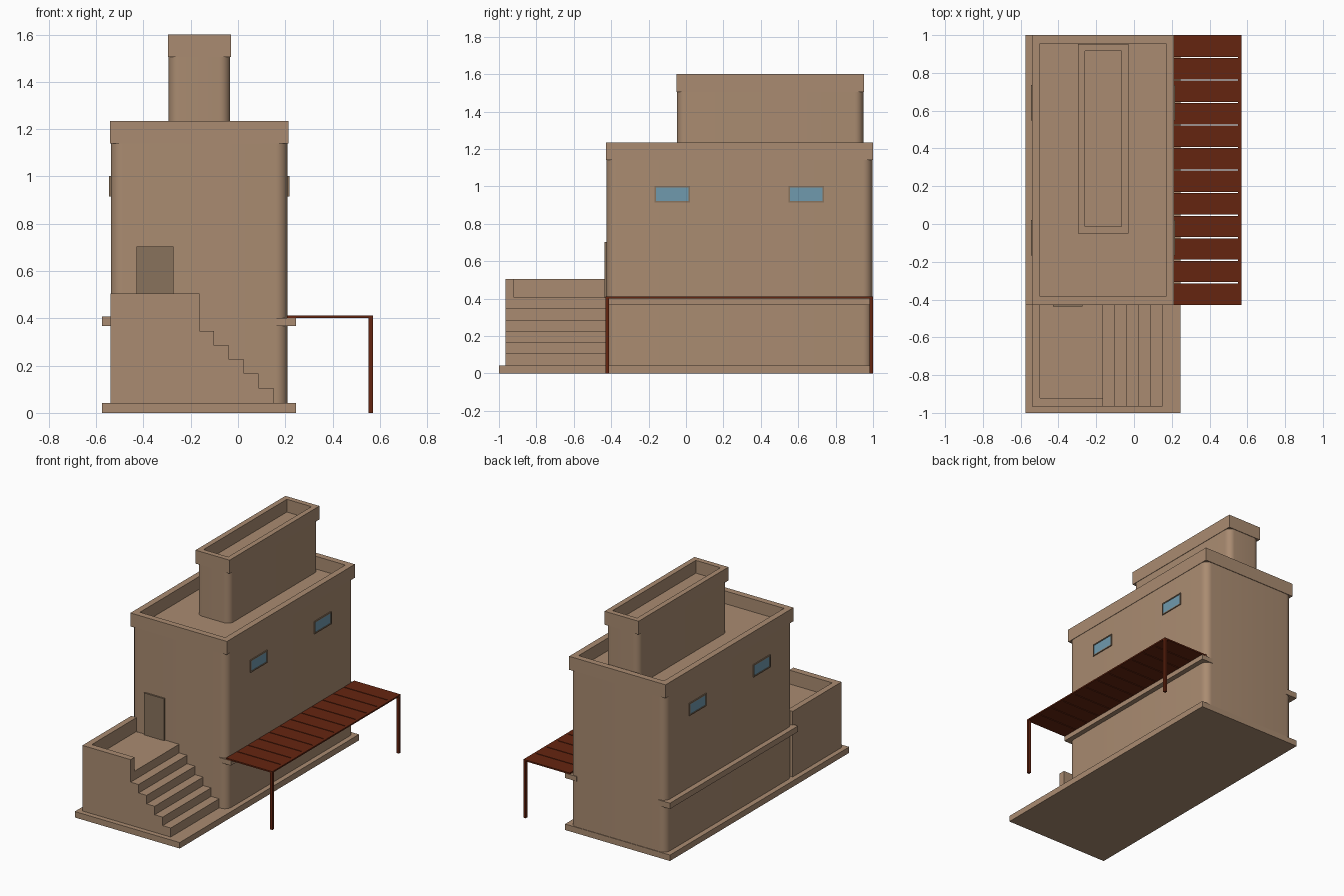
import bpy, bmesh, math

if "Cube" in bpy.data.objects:
    bpy.data.objects.remove(bpy.data.objects["Cube"])


def material(name, rgb):
    m = bpy.data.materials.new(name)
    m.diffuse_color = (*rgb, 1)
    m.use_nodes = True
    m.node_tree.nodes["Principled BSDF"].inputs["Base Color"].default_value = m.diffuse_color
    return m


ADOBE = material("adobe", (0.40, 0.26, 0.165))
DOOR = material("door_brown", (0.25, 0.17, 0.107))
GLASS = material("glass_blue", (0.16, 0.32, 0.42))
WOOD = material("red_wood", (0.13, 0.018, 0.005))


def finish(bm, name, mat):
    bmesh.ops.recalc_face_normals(bm, faces=bm.faces)
    me = bpy.data.meshes.new(name)
    bm.to_mesh(me)
    bm.free()
    me.materials.append(mat)
    ob = bpy.data.objects.new(name, me)
    bpy.context.collection.objects.link(ob)
    return ob


def add_box(bm, x, y, z):
    vs = bmesh.ops.create_cube(bm, size=1)["verts"]
    for v in vs:
        v.co = [(r[0] + r[1]) / 2 + c * (r[1] - r[0]) for r, c in zip((x, y, z), v.co)]
    return vs


def box(name, x, y, z, mat=ADOBE, radius=0):
    """Box from ranges, with optional rounded vertical corners."""
    bm = bmesh.new()
    add_box(bm, x, y, z)
    if radius:
        upright = [e for e in bm.edges if abs(e.verts[0].co.z - e.verts[1].co.z) > 1e-4]
        bmesh.ops.bevel(bm, geom=upright, offset=radius, segments=8, profile=0.5, affect='EDGES')
    ob = finish(bm, name, mat)
    if radius:
        bpy.ops.object.select_all(action='DESELECT')
        ob.select_set(True)
        bpy.context.view_layer.objects.active = ob
        bpy.ops.object.shade_smooth_by_angle(angle=math.radians(30))
    return ob


def parapet(name, x, y, z, t):
    """Rectangular wall ring of thickness t."""
    bm = bmesh.new()

    def loop(d, h):
        return [bm.verts.new(p) for p in ((x[0] + d, y[0] + d, h), (x[1] - d, y[0] + d, h),
                                          (x[1] - d, y[1] - d, h), (x[0] + d, y[1] - d, h))]
    rings = [loop(0, z[0]), loop(0, z[1]), loop(t, z[1]), loop(t, z[0])]
    for a, b in zip(rings, rings[1:] + rings[:1]):
        for i in range(4):
            j = (i + 1) % 4
            bm.faces.new((a[i], a[j], b[j], b[i]))
    return finish(bm, name, ADOBE)


def prism(name, pts, y0, y1):
    """Extrude an x/z profile along y."""
    bm = bmesh.new()
    face = bm.faces.new([bm.verts.new((px, y0, pz)) for px, pz in pts])
    new = bmesh.ops.extrude_face_region(bm, geom=[face])["geom"]
    bmesh.ops.translate(bm, vec=(0, y1 - y0, 0),
                        verts=[g for g in new if isinstance(g, bmesh.types.BMVert)])
    return finish(bm, name, ADOBE)


# Ground slab, main block and upper tower
box("base_slab", (-0.575, 0.245), (-1, 1), (0, 0.042))
box("main_block", (-0.538, 0.21), (-0.424, 0.996), (0.04, 1.145), radius=0.05)
parapet("main_parapet", (-0.541, 0.213), (-0.428, 1.0), (1.14, 1.235), 0.044)
box("tower_block", (-0.293, -0.033), (-0.048, 0.948), (1.14, 1.51), radius=0.045)
parapet("tower_parapet", (-0.296, -0.03), (-0.051, 0.952), (1.505, 1.6), 0.037)

# Side ledges
box("ledge_left", (-0.575, -0.485), (-0.43, 1.0), (0.367, 0.408))
box("ledge_right", (0.155, 0.245), (-0.43, 1.0), (0.367, 0.401))

# Stairs with landing
steps = [(-0.54, 0.04), (-0.54, 0.407), (-0.163, 0.407)]
edges = [-0.163, -0.101, -0.038, 0.025, 0.087, 0.15]
for i in range(5):
    top = 0.346 - i * 0.06
    steps += [(edges[i], top), (edges[i + 1], top)]
steps.append((edges[-1], 0.04))
prism("stairs", steps, -0.965, -0.42)
box("landing_wall_left", (-0.54, -0.498), (-0.965, -0.42), (0.405, 0.505))
box("landing_wall_front", (-0.499, -0.163), (-0.965, -0.92), (0.405, 0.505))

# Door
box("door", (-0.43, -0.273), (-0.436, -0.42), (0.407, 0.703), DOOR)

# Windows on both sides
for side, wall, s in (("right", 0.21, 1), ("left", -0.538, -1)):
    for n, yc in enumerate((-0.073, 0.642)):
        def span(depth):
            return tuple(sorted((wall - s * 0.01, wall + s * depth)))
        fy, fz = (yc - 0.095, yc + 0.095), (0.915, 1.003)
        bm = bmesh.new()
        for yy, zz in ((fy, (fz[0], fz[0] + 0.008)), (fy, (fz[1] - 0.008, fz[1])),
                       ((fy[0], fy[0] + 0.008), (fz[0] + 0.008, fz[1] - 0.008)),
                       ((fy[1] - 0.008, fy[1]), (fz[0] + 0.008, fz[1] - 0.008))):
            add_box(bm, span(0.007), yy, zz)
        finish(bm, f"window_frame_{side}_{n}", DOOR)
        box(f"window_glass_{side}_{n}", span(0.003), (yc - 0.088, yc + 0.088), (0.922, 0.996), GLASS)

# Canopy planks, outer beam and posts
bm = bmesh.new()
pitch = 1.43 / 12
for i in range(12):
    a = -0.43 + i * pitch
    add_box(bm, (0.208, 0.551), (a + (0.003 if i else 0), a + pitch - (0.003 if i < 11 else 0)),
            (0.402, 0.412))
finish(bm, "canopy_planks", WOOD)
box("canopy_beam", (0.551, 0.57), (-0.43, 1.0), (0.402, 0.412), WOOD)
for n, y in (("front", -0.43), ("back", 0.982)):
    box(f"canopy_post_{n}", (0.552, 0.57), (y, y + 0.018), (0, 0.403), WOOD)
